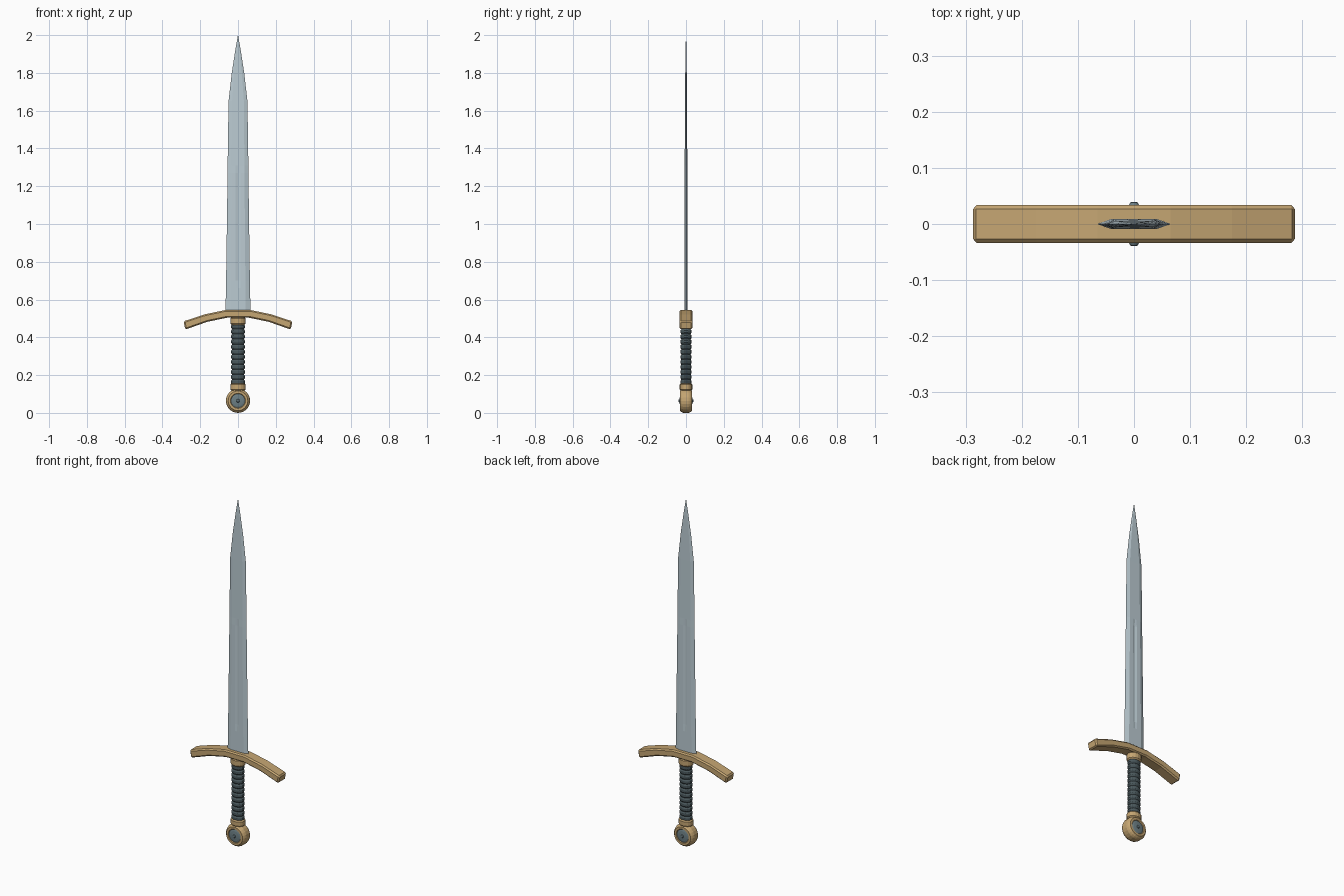
import bpy, bmesh
from math import cos, sin, pi, radians

if "Cube" in bpy.data.objects:
    bpy.data.objects.remove(bpy.data.objects["Cube"])


def material(name, rgb):
    m = bpy.data.materials.new(name)
    m.diffuse_color = (*rgb, 1)
    m.use_nodes = True
    m.node_tree.nodes["Principled BSDF"].inputs["Base Color"].default_value = m.diffuse_color
    return m


STEEL = material("steel", (0.50, 0.60, 0.65))
BRASS = material("brass", (0.56, 0.38, 0.17))
LEATHER = material("leather", (0.07, 0.10, 0.11))
INLAY = material("inlay", (0.15, 0.21, 0.23))


def loft(name, rings, mat, smooth=None):
    """Skin a list of equal-length closed rings and cap both ends."""
    bm = bmesh.new()
    rows = [[bm.verts.new(p) for p in ring] for ring in rings]
    n = len(rows[0])
    for a, b in zip(rows, rows[1:]):
        for i in range(n):
            j = (i + 1) % n
            bm.faces.new((a[i], a[j], b[j], b[i]))
    bm.faces.new(rows[0][::-1])
    bm.faces.new(rows[-1])
    bmesh.ops.remove_doubles(bm, verts=bm.verts, dist=1e-5)
    bmesh.ops.recalc_face_normals(bm, faces=bm.faces)
    me = bpy.data.meshes.new(name)
    bm.to_mesh(me)
    bm.free()
    me.materials.append(mat)
    ob = bpy.data.objects.new(name, me)
    bpy.context.collection.objects.link(ob)
    if smooth:
        bpy.ops.object.select_all(action='DESELECT')
        ob.select_set(True)
        bpy.context.view_layer.objects.active = ob
        bpy.ops.object.shade_smooth_by_angle(angle=radians(smooth))
    return ob


def lathe(name, profile, mat, segs=16, sy=1.0, smooth=None):
    """Revolve (radius, height) points about z, flattened in y by sy."""
    angles = [2 * pi * i / segs for i in range(segs)]
    rings = [[(r * cos(a), r * sy * sin(a), z) for a in angles] for r, z in profile]
    return loft(name, rings, mat, smooth)


# Blade: bevelled edges, with a shallow central fuller that fades out at z 1.3
def blade_ring(z, w, t, fuller):
    f = min(0.012, w * 0.25)
    half = [(w, 0), (w * 0.62, t), (f, t), (0, t - fuller), (-f, t), (-w * 0.62, t)]
    return [(x, y, z) for x, y in half] + [(-x, -y, z) for x, y in half]


stations = [(0.53, 0.066, 0.009, 0), (0.66, 0.064, 0.009, 0), (0.70, 0.063, 0.009, 0.003),
            (1.27, 0.055, 0.008, 0.003), (1.31, 0.055, 0.007, 0), (1.65, 0.050, 0.0055, 0),
            (1.80, 0.033, 0.004, 0), (1.91, 0.016, 0.003, 0), (2.0, 0.0006, 0.0003, 0)]
loft("blade", [blade_ring(*s) for s in stations], STEEL)

# Crossguard: drooping arms with chamfered edges
right_arm = [(0.065, 0.545, 0.058, 0.504), (0.175, 0.522, 0.163, 0.482),
             (0.288, 0.485, 0.279, 0.441)]
pairs = [(-a, b, -c, d) for a, b, c, d in reversed(right_arm)] + right_arm
guard = loft("crossguard", [[(a, -0.034, b), (a, 0.034, b), (c, 0.034, d), (c, -0.034, d)]
                            for a, b, c, d in pairs], BRASS)
bevel = guard.modifiers.new("chamfer", 'BEVEL')
bevel.width = 0.007
bevel.segments = 1
bevel.limit_method = 'ANGLE'
bevel.angle_limit = radians(45)

# Grip: stacked leather ribs
ribs, z0, z1 = 12, 0.15, 0.47
step = (z1 - z0) / ribs
grip = []
for i in range(ribs):
    z = z0 + i * step
    grip += [(0.031, z), (0.037, z + step * 0.3), (0.037, z + step * 0.7)]
grip.append((0.031, z1))
lathe("grip", grip, LEATHER, sy=0.8)

# Collars at both ends of the grip
for name, a, b in (("lower_collar", 0.118, 0.156), ("upper_collar", 0.465, 0.508)):
    lathe(name, [(0.034, a), (0.041, a + 0.007), (0.041, b - 0.007), (0.034, b)],
          BRASS, sy=0.82)

# Pommel: wheel lying along y, with a recessed inlay and centre stud on each face
R = 0.064
half = [(0.036, 0.028), (0.040, 0.033), (0.052, 0.033), (0.060, 0.024), (R, 0.014)]
wheel = half + [(r, -z) for r, z in reversed(half)]
inlay = [(0.038, 0.0), (0.038, 0.029), (0.028, 0.032), (0.009, 0.034),
         (0.007, 0.038), (0.005, 0.039)]
pommel = lathe("pommel", wheel, BRASS, segs=24)
front = lathe("front_inlay", inlay, INLAY, segs=24)
back = lathe("back_inlay", inlay, INLAY, segs=24)
for ob, turn in ((pommel, 90), (front, 90), (back, -90)):
    ob.location.z = R
    ob.rotation_euler.x = radians(turn)
